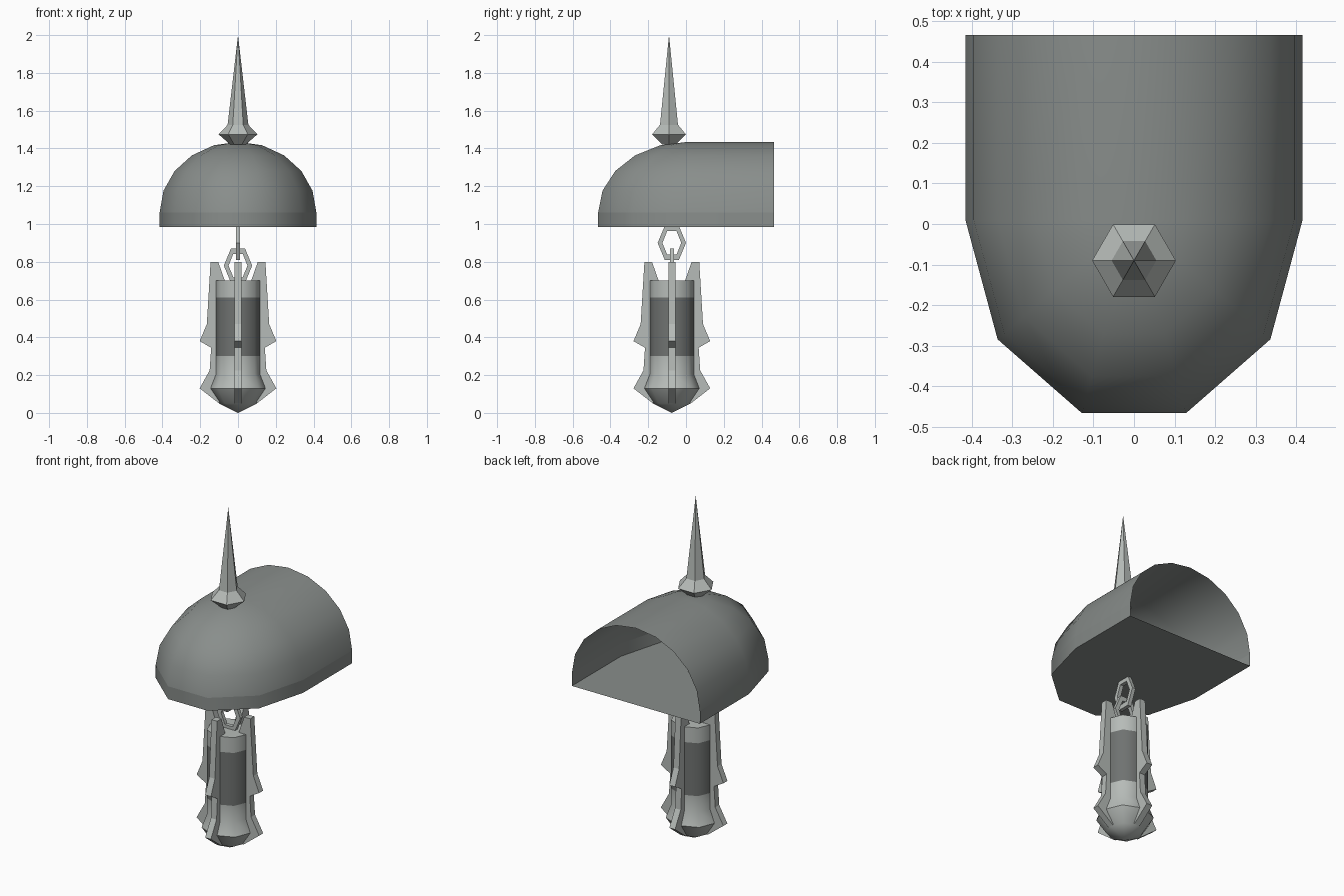
import bpy, bmesh, math
from mathutils import Matrix, Vector

cube = bpy.data.objects.get("Cube")
if cube:
    bpy.data.objects.remove(cube)


def material(name, color):
    m = bpy.data.materials.new(name)
    m.use_nodes = True
    m.diffuse_color = (*color, 1)
    bsdf = next(n for n in m.node_tree.nodes if n.type == "BSDF_PRINCIPLED")
    bsdf.inputs["Base Color"].default_value = (*color, 1)
    return m


dark = material("dark grey metal", (0.25, 0.27, 0.26))
pale = material("pale grey metal", (0.47, 0.50, 0.48))
glass = material("smoky glass", (0.16, 0.17, 0.165))


def finish(name, bm, mats, smooth=None):
    bmesh.ops.remove_doubles(bm, verts=bm.verts, dist=1e-4)
    bmesh.ops.recalc_face_normals(bm, faces=bm.faces)
    mesh = bpy.data.meshes.new(name)
    bm.to_mesh(mesh)
    bm.free()
    for m in mats:
        mesh.materials.append(m)
    ob = bpy.data.objects.new(name, mesh)
    bpy.context.collection.objects.link(ob)
    if smooth:
        bpy.ops.object.select_all(action="DESELECT")
        ob.select_set(True)
        bpy.context.view_layer.objects.active = ob
        bpy.ops.object.shade_smooth_by_angle(angle=math.radians(smooth))
    return ob


def skin(bm, rows, closed):
    """Join successive rows of points with quads, collapsing at poles."""
    rings = [[bm.verts.new(p) for p in row] for row in rows]
    n = len(rows[0])
    for a, b in zip(rings, rings[1:]):
        for i in range(n if closed else n - 1):
            j = (i + 1) % n
            bm.faces.new((a[i], a[j], b[j], b[i]))
    bmesh.ops.dissolve_degenerate(bm, edges=bm.edges, dist=1e-5)
    return rings


def lathe(name, profile, sides, y, mats, smooth=None, glass_range=None):
    bm = bmesh.new()
    step = 2 * math.pi / sides
    skin(bm, [[(r * math.cos(i * step), y + r * math.sin(i * step), z)
               for i in range(sides)] for r, z in profile], True)
    if glass_range:
        for f in bm.faces:
            if glass_range[0] < f.calc_center_median().z < glass_range[1]:
                f.material_index = 1
    return finish(name, bm, mats, smooth)


# Hood: half an ellipsoid in front, extended straight back to an open arch
HALF_W, DEPTH, JOIN, BACK = 0.415, 0.5, 0.01, 0.465
FLOOR, SPRING, RISE = 0.985, 1.06, 0.375


def hood_row(scale, z):
    arc = [(HALF_W * scale * math.cos(k * math.pi / 5),
            JOIN - DEPTH * scale * math.sin(k * math.pi / 5), z) for k in range(6)]
    return [(HALF_W * scale, BACK, z)] + arc + [(-HALF_W * scale, BACK, z)]


bm = bmesh.new()
skin(bm, [hood_row(math.cos(k * math.pi / 10), SPRING + RISE * math.sin(k * math.pi / 10))
          for k in range(6)], False)
finish("hood_shell", bm, [dark], 50)

bm = bmesh.new()
skin(bm, [hood_row(1, FLOOR), hood_row(1, SPRING)], False)
finish("hood_rim", bm, [dark], 50)

bm = bmesh.new()
bm.faces.new([bm.verts.new(p) for p in hood_row(1, FLOOR)])
finish("hood_floor", bm, [dark])

# Spire on top of the hood
lathe("spire", [(0, 1.42), (0.04, 1.42), (0.103, 1.475), (0.055, 1.525), (0, 2.0)],
      6, -0.09, [pale])

# Hanging lantern body with a glass band
LAMP_Y = -0.075
lathe("lantern_body", [(0, 0.70), (0.124, 0.70), (0.124, 0.61), (0.124, 0.30),
                       (0.124, 0.205), (0.153, 0.13), (0.10, 0.05), (0, 0.0)],
      8, LAMP_Y, [pale, glass], 50, (0.31, 0.60))


def extrude_flat(bm, faces, thickness):
    """Give flat xz faces a thickness along y, centred on y = 0."""
    new = bmesh.ops.extrude_face_region(bm, geom=faces)["geom"]
    moved = [v for v in new if isinstance(v, bmesh.types.BMVert)]
    for v in bm.verts:
        v.co.y = -thickness / 2
    for v in moved:
        v.co.y = thickness / 2


# Four spiked fins around the lantern
FIN = [(0.105, 0.80), (0.145, 0.80), (0.165, 0.47), (0.203, 0.38), (0.142, 0.345),
       (0.15, 0.225), (0.203, 0.13), (0.10, 0.05), (0.07, 0.12), (0.07, 0.70)]
for k, side in enumerate(("left", "back", "right", "front")):
    bm = bmesh.new()
    face = bm.faces.new([bm.verts.new((x, 0, z)) for x, z in FIN])
    extrude_flat(bm, [face], 0.037)
    bm.transform(Matrix.Translation((0, LAMP_Y, 0)) @ Matrix.Rotation(k * math.pi / 2, 4, "Z"))
    finish(side + "_fin", bm, [pale])


# Two interlocking six-sided chain links
def link(name, z, turn):
    bm = bmesh.new()
    loops = []
    for w, h in ((0.075, 0.09), (0.05, 0.062)):
        pts = [(w, 0), (w / 2, h), (-w / 2, h), (-w, 0), (-w / 2, -h), (w / 2, -h)]
        loops.append([(x, 0, dz) for x, dz in pts])
    skin(bm, loops, True)
    extrude_flat(bm, bm.faces[:], 0.022)
    bm.transform(Matrix.Translation((0, LAMP_Y, z)) @ Matrix.Rotation(turn, 4, "Z"))
    finish(name, bm, [pale])


link("upper_chain_link", 0.90, math.pi / 2)
link("lower_chain_link", 0.78, 0)
